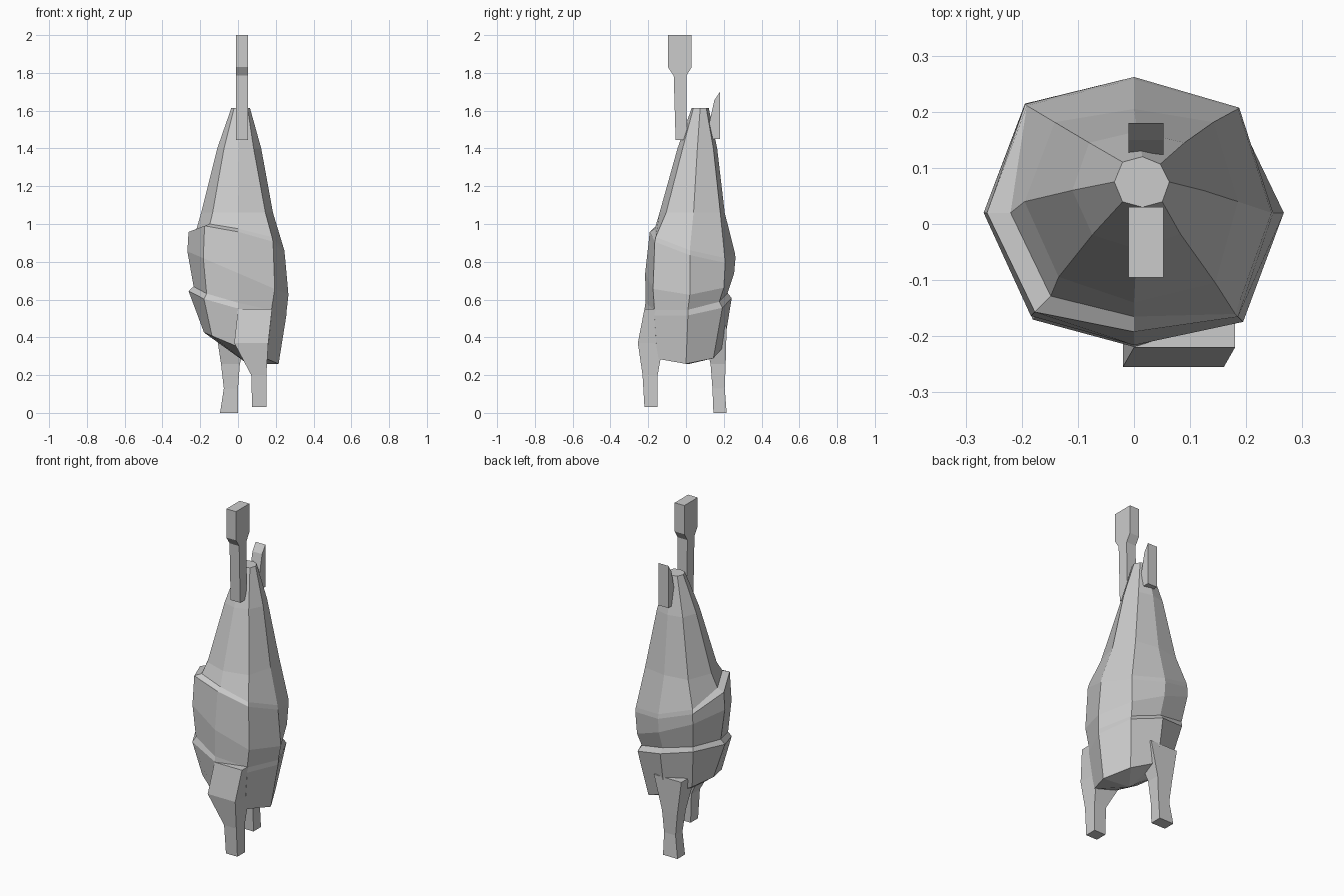
import bpy, bmesh
from math import cos, sin, radians

if "Cube" in bpy.data.objects:
    bpy.data.objects.remove(bpy.data.objects["Cube"])


def make(name, bm):
    bmesh.ops.recalc_face_normals(bm, faces=bm.faces)
    me = bpy.data.meshes.new(name)
    bm.to_mesh(me)
    bm.free()
    ob = bpy.data.objects.new(name, me)
    bpy.context.collection.objects.link(ob)
    return ob


def loft(name, rings, tip=None):
    """Skin a stack of equal-length rings; cap the ends (last one with a tip point)."""
    bm = bmesh.new()
    vs = [[bm.verts.new(p) for p in r] for r in rings]
    n = len(vs[0])
    for a, b in zip(vs, vs[1:]):
        for i in range(n):
            j = (i + 1) % n
            bm.faces.new((a[i], a[j], b[j], b[i]))
    bm.faces.new(vs[0])
    if tip:
        t = bm.verts.new(tip)
        for i in range(n):
            bm.faces.new((vs[-1][i], vs[-1][(i + 1) % n], t))
    else:
        bm.faces.new(vs[-1])
    return make(name, bm)


def ring(cx, cy, z, tx, ty, radii):
    """Eight-sided ring with its own radii, tilted along x and y."""
    out = []
    for k, r in enumerate(radii):
        a = radians(45 * k)
        x, y = r * cos(a), r * sin(a)
        out.append((cx + x, cy + y, z + tx * x + ty * y))
    return out


def leg(name, sections):
    """Four-sided leg; section = x0, x1, y0, y1, z."""
    return loft(name, [[(a, c, z), (b, c, z), (b, d, z), (a, d, z)]
                       for a, b, c, d, z in sections])


def plate(name, profile, x0, x1):
    """Side (y, z) profile extruded along x."""
    return loft(name, [[(x, y, z) for y, z in profile] for x in (x0, x1)])


# Wrapped body: tapered top, two overlapping ledges, slanted bottom
loft("wrapped_body", [
    ring(.015, .075, 1.615, 0, 0, [.048, .045, .045, .05, .05, .05, .045, .05]),
    ring(.005, .06, 1.40, 0, 0, [.118, .12, .105, .12, .115, .112, .105, .11]),
    ring(0, .04, 1.06, 0, 0, [.185, .2, .165, .2, .195, .19, .18, .205]),
    ring(0, .02, .92, -.24, -.3, [.245, .262, .238, .27, .22, .21, .185, .255]),
    ring(0, .02, .895, -.24, -.3, [.248, .265, .242, .274, .262, .25, .212, .262]),
    ring(0, .02, .74, -.43, 0, [.267, .255, .235, .275, .268, .26, .236, .275]),
    ring(0, .01, .61, -.25, .12, [.258, .235, .21, .25, .235, .235, .225, .25]),
    ring(0, .01, .58, -.25, .12, [.256, .258, .232, .252, .262, .255, .229, .25]),
    ring(0, 0, .35, -.42, 0, [.215, .205, .2, .19, .18, .195, .215, .215]),
], tip=(.05, .02, .26))

# Legs below the body
leg("front_leg", [(.0, .18, -.22, -.1, .55), (-.02, .16, -.255, -.12, .37),
                  (.07, .15, -.23, -.15, .2), (.075, .15, -.22, -.15, .03)])
leg("back_leg", [(-.12, .06, .08, .215, .46), (-.09, .01, .13, .21, .26),
                 (-.075, 0, .14, .205, .13), (-.095, 0, .145, .215, .0)])

# Hanging hook: tall shank in front, short point behind
plate("hook_shank", [(-.095, 2), (-.095, 1.83), (-.065, 1.785), (-.055, 1.445),
                     (.005, 1.445), (.002, 1.785), (.03, 1.83), (.03, 2)], -.01, .053)
plate("hook_point", [(.13, 1.45), (.18, 1.45), (.18, 1.7), (.15, 1.655),
                     (.12, 1.52)], -.01, .053)
